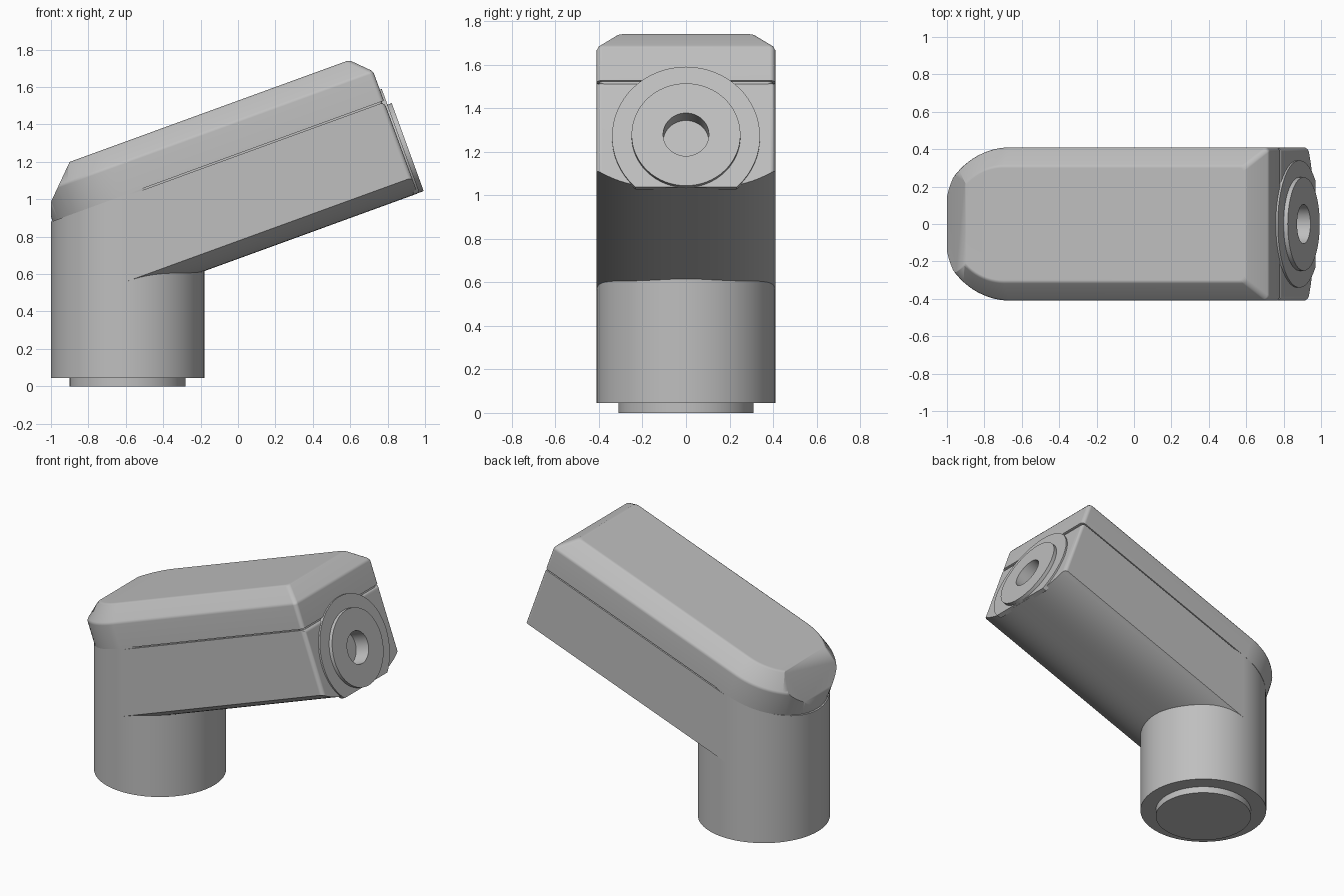
import bpy, bmesh
from math import sin, cos, pi, radians
from mathutils import Matrix, Vector

cube = bpy.data.objects.get("Cube")
if cube:
    bpy.data.objects.remove(cube, do_unlink=True)

TILT = Matrix.Rotation(radians(-20), 4, 'Y')   # arm frame: x along arm, z across it
ALONG, UP = TILT @ Vector((1, 0, 0)), TILT @ Vector((0, 0, 1))
HALF, STEM_X, END, SPLIT = 0.41, -0.59, 1.255, 1.16

grey = bpy.data.materials.new("mid_grey")
grey.use_nodes = True
grey.diffuse_color = (0.52, 0.52, 0.52, 1)
grey.node_tree.nodes["Principled BSDF"].inputs["Base Color"].default_value = (0.52, 0.52, 0.52, 1)


def loft(loops, ring=False):
    """Skin matching loops; cap the ends, or join last to first."""
    bm = bmesh.new()
    rows = [[bm.verts.new(p) for p in loop] for loop in loops]
    pairs = list(zip(rows, rows[1:]))
    if ring:
        pairs.append((rows[-1], rows[0]))
    else:
        bm.faces.new(rows[0])
        bm.faces.new(rows[-1])
    for a, b in pairs:
        for i in range(len(a)):
            j = (i + 1) % len(a)
            bm.faces.new((a[i], a[j], b[j], b[i]))
    return bm


def clip(bm, point, normal):
    """Cut away what lies on the normal's side and close the cut."""
    geom = bm.verts[:] + bm.edges[:] + bm.faces[:]
    cut = bmesh.ops.bisect_plane(bm, geom=geom, plane_co=point, plane_no=normal,
                                 clear_outer=True)
    edges = [e for e in cut["geom_cut"] if isinstance(e, bmesh.types.BMEdge)]
    bmesh.ops.holes_fill(bm, edges=edges, sides=0)


def finish(name, bm):
    bmesh.ops.recalc_face_normals(bm, faces=bm.faces)
    mesh = bpy.data.meshes.new(name)
    bm.to_mesh(mesh)
    bm.free()
    mesh.materials.append(grey)
    obj = bpy.data.objects.new(name, mesh)
    bpy.context.collection.objects.link(obj)
    return obj


def smooth(obj):
    bpy.ops.object.select_all(action='DESELECT')
    obj.select_set(True)
    bpy.context.view_layer.objects.active = obj
    bpy.ops.object.shade_smooth_by_angle(angle=radians(32))
    mod = obj.modifiers.new("even_shading", 'WEIGHTED_NORMAL')
    mod.keep_sharp = True


def circle(r, z, n=72):
    return [(STEM_X + r * cos(2 * pi * i / n), r * sin(2 * pi * i / n), z) for i in range(n)]


def end_circle(u, r, n=64):
    """Circle facing along the arm, centred on the socket."""
    return [(u, r * cos(2 * pi * i / n), 0.891 + r * sin(2 * pi * i / n)) for i in range(n)]


def plan(z, inset):
    """Arm outline: round at the elbow, nearly square at the far end."""
    r, cr = HALF - inset, 0.025
    pts = [(-0.22 + r * cos(a), r * sin(a), z)
           for a in (pi / 2 + pi * i / 40 for i in range(41))]
    for side in (-1, 1):
        for i in range(5):
            a = pi / 8 * (i if side > 0 else i - 4)
            pts.append((END - inset - cr + cr * cos(a), side * (r - cr) + cr * sin(a), z))
    return pts


# Stem and the spigot under it
stem = loft([circle(HALF, 0.045), circle(HALF, 1.5)])
clip(stem, UP * (SPLIT + 0.008), UP)
smooth(finish("stem", stem))
smooth(finish("spigot", loft([circle(0.31, 0), circle(0.31, 0.06)])))

# Arm body: flat sides and top, bowed underside
section = [(HALF, SPLIT), (-HALF, SPLIT)]
section += [(y, 0.64 + 0.09 * abs(y / HALF) ** 3)
            for y in (HALF * (i / 16 - 1) for i in range(33))]
arm = loft([[(u, y, z) for y, z in section] for u in (-0.7, END)])
corners = [e for e in arm.edges
           if all(v.co.x > END - 0.01 and abs(v.co.y) > HALF - 0.001 for v in e.verts)]
bmesh.ops.bevel(arm, geom=corners, offset=0.025, segments=4, profile=0.5, affect='EDGES')
arm.transform(TILT)
clip(arm, Vector((STEM_X, 0, 0)), Vector((-1, 0, 0)))
arm_body = finish("arm_body", arm)

# Blind socket hole in the arm end
cut = loft([end_circle(END - 0.065, 0.105), end_circle(END + 0.1, 0.105)])
cut.transform(TILT)
cutter = finish("socket_cutter", cut)
cutter.hide_render = True
mod = arm_body.modifiers.new("socket", 'BOOLEAN')
mod.operation, mod.solver, mod.object = 'DIFFERENCE', 'EXACT', cutter
bpy.context.view_layer.objects.active = arm_body
bpy.ops.object.modifier_apply(modifier=mod.name)
bpy.data.objects.remove(cutter, do_unlink=True)
smooth(arm_body)

# Recessed seam between body and lid
seam = loft([plan(SPLIT - 0.01, 0.012), plan(SPLIT + 0.02, 0.012)])
seam.transform(TILT)
clip(seam, Vector((-0.99, 0, 0)), Vector((-1, 0, 0)))
smooth(finish("seam", seam))

# Lid with softened chamfer, trimmed at the elbow
profile = [(SPLIT + 0.008, 0), (1.325, 0), (1.343, 0.008), (1.427, 0.092), (1.435, 0.11)]
lid = loft([plan(z, inset) for z, inset in profile])
lid.transform(TILT)
clip(lid, Vector((-1, 0, 0)), Vector((-1, 0, 0)))
clip(lid, Vector((-0.9, 0, 1.2)), UP - ALONG)
smooth(finish("lid", lid))

# Flange and raised face around the socket
for name, radius, back, front in (("flange", 0.34, END - 0.02, 1.266),
                                  ("socket_face", 0.25, END, 1.29)):
    rim = loft([end_circle(back, 0.105), end_circle(back, radius),
                end_circle(front, radius), end_circle(front, 0.105)], ring=True)
    rim.transform(TILT)
    if name == "flange":
        clip(rim, UP * 0.642, -UP)
    smooth(finish(name, rim))
